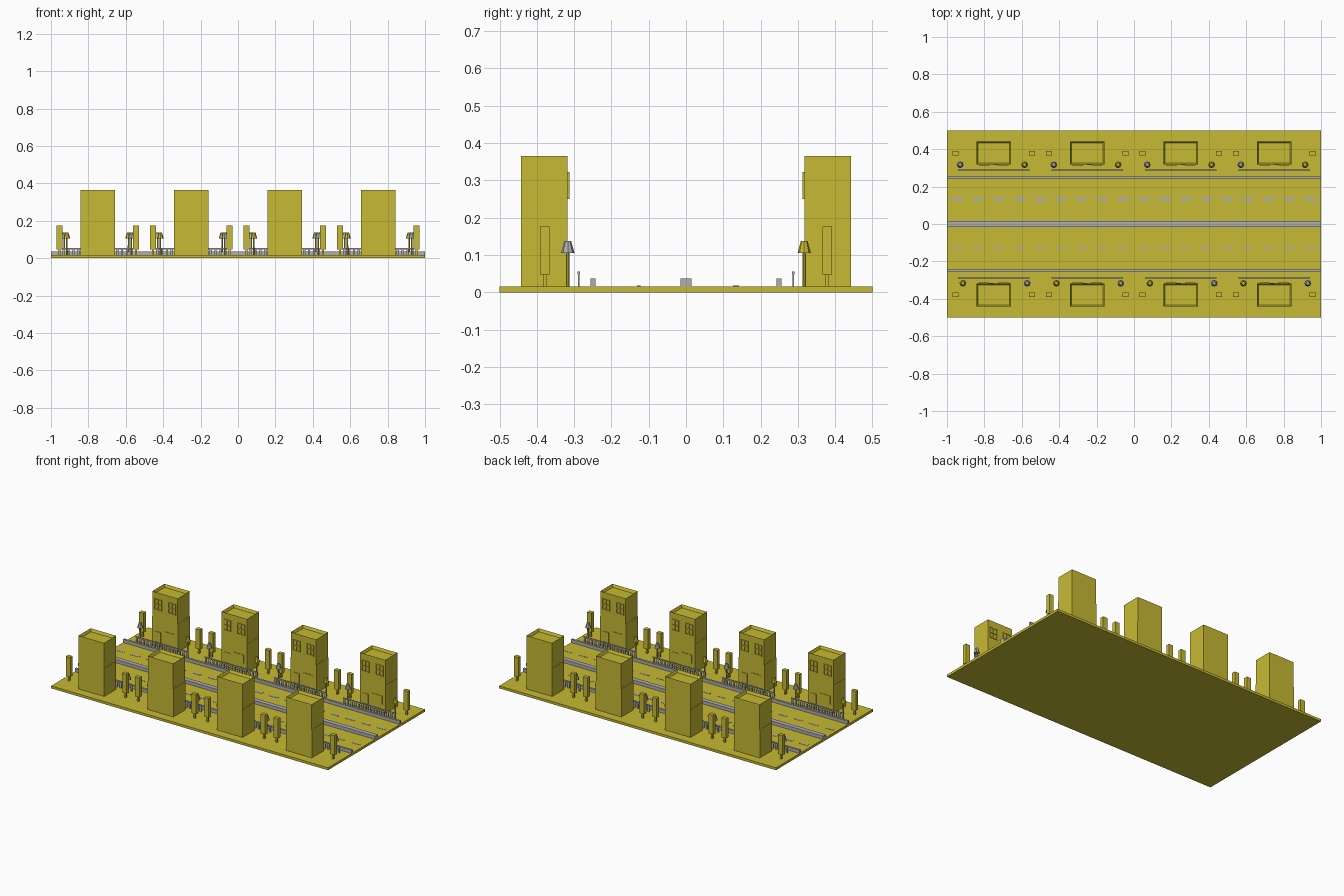
import bpy, bmesh, math
from mathutils import Matrix, Vector

if "Cube" in bpy.data.objects:
    bpy.data.objects.remove(bpy.data.objects["Cube"])


def material(name, col):
    m = bpy.data.materials.new(name)
    m.diffuse_color = (*col, 1)
    m.use_nodes = True
    m.node_tree.nodes["Principled BSDF"].inputs["Base Color"].default_value = m.diffuse_color
    return m


YELLOW = material("mustard yellow", (0.57, 0.49, 0.033))
GREY = material("light grey", (0.43, 0.43, 0.45))


def finish(bm, name, mat):
    me = bpy.data.meshes.new(name)
    bm.to_mesh(me)
    bm.free()
    me.materials.append(mat)
    ob = bpy.data.objects.new(name, me)
    bpy.context.collection.objects.link(ob)
    return ob


def add_box(bm, x0, x1, y0, y1, z0, z1):
    m = Matrix.Translation(((x0 + x1) / 2, (y0 + y1) / 2, (z0 + z1) / 2)) \
        @ Matrix.Diagonal((x1 - x0, y1 - y0, z1 - z0, 1))
    return bmesh.ops.create_cube(bm, size=1, matrix=m)["verts"]


def add_cone(bm, x, y, z0, z1, r0, r1, n):
    bmesh.ops.create_cone(bm, cap_ends=True, segments=n, radius1=r0, radius2=r1,
                          depth=z1 - z0, matrix=Matrix.Translation((x, y, (z0 + z1) / 2)))


def box(name, mat, *dims):
    bm = bmesh.new()
    add_box(bm, *dims)
    return finish(bm, name, mat)


G = 0.016   # ground level

# Ground slab, kerbs and median
box("ground_slab", YELLOW, -1, 1, -0.5, 0.5, 0, G)
for s in (-1, 1):
    box("kerb", GREY, -1, 1, s * 0.249 - 0.007, s * 0.249 + 0.007, G, 0.037)
box("median", GREY, -1, 1, -0.015, 0.015, G, 0.037)

# Dashed lane markings
for y, half in ((0.134, 0.008), (-0.127, 0.005)):
    bm = bmesh.new()
    for i in range(18):
        x = -0.945 + i * 0.111
        add_box(bm, x - 0.03, x + 0.03, y - half, y + half, G - 0.002, G + 0.0015)
    finish(bm, "lane_dashes", GREY)


def building(bm):
    add_box(bm, -0.093, 0.093, 0.318, 0.442, G, 0.2)
    # upper storey with a sunken roof behind a parapet
    add_box(bm, -0.0915, 0.0915, 0.318, 0.442, 0.2, 0.365)
    bm.faces.ensure_lookup_table()
    top = max(bm.faces, key=lambda f: f.calc_center_median().z)
    bmesh.ops.inset_region(bm, faces=[top], thickness=0.011)
    bmesh.ops.translate(bm, verts=top.verts, vec=(0, 0, -0.018))


def openings(bm):
    # framed windows with four panes
    for x in (-0.05, 0.05):
        y0, y1 = 0.313, 0.319
        for dx in (-0.025, 0, 0.025):
            add_box(bm, x + dx - 0.003, x + dx + 0.003, y0, y1, 0.25, 0.322)
        for z in (0.25, 0.283, 0.316):
            add_box(bm, x - 0.028, x + 0.028, y0, y1, z, z + 0.006)
    # door and shop window plates
    add_box(bm, -0.07, -0.03, 0.315, 0.319, G, 0.11)
    add_box(bm, 0.0, 0.07, 0.315, 0.319, 0.07, 0.125)


def fence(bm):
    add_box(bm, -0.19, 0.19, 0.284, 0.291, 0.048, 0.056)
    for i in range(15):
        x = -0.182 + i * 0.026
        add_box(bm, x - 0.006, x + 0.006, 0.285, 0.290, G, 0.049)


def trees(bm):
    for x in (-0.204, 0.204):
        add_box(bm, x - 0.016, x + 0.016, 0.366, 0.391, 0.048, 0.176)
        add_box(bm, x - 0.005, x + 0.005, 0.373, 0.384, G, 0.05)


LX = (-0.179, 0.165)   # lamp offsets from the plot centre


def poles(bm):
    for x in LX:
        add_cone(bm, x, 0.317, G, 0.11, 0.005, 0.004, 8)


def shade(x):
    return lambda bm: add_cone(bm, x, 0.317, 0.105, 0.137, 0.018, 0.009, 8)


PARTS = [("building", YELLOW, building), ("windows_and_door", YELLOW, openings),
         ("fence", GREY, fence), ("block_trees", YELLOW, trees),
         ("lamp_poles", YELLOW, poles), ("grey_lamp_shade", GREY, shade(LX[0])),
         ("yellow_lamp_shade", YELLOW, shade(LX[1]))]

# Four plots on each side; the front row is the back row turned half round
for turn in (0, math.pi):
    for cx in (-0.75, -0.25, 0.25, 0.75):
        for name, mat, build in PARTS:
            bm = bmesh.new()
            build(bm)
            bm.transform(Matrix.Translation((cx, 0, 0)) @ Matrix.Rotation(turn, 4, 'Z'))
            finish(bm, name, mat)
